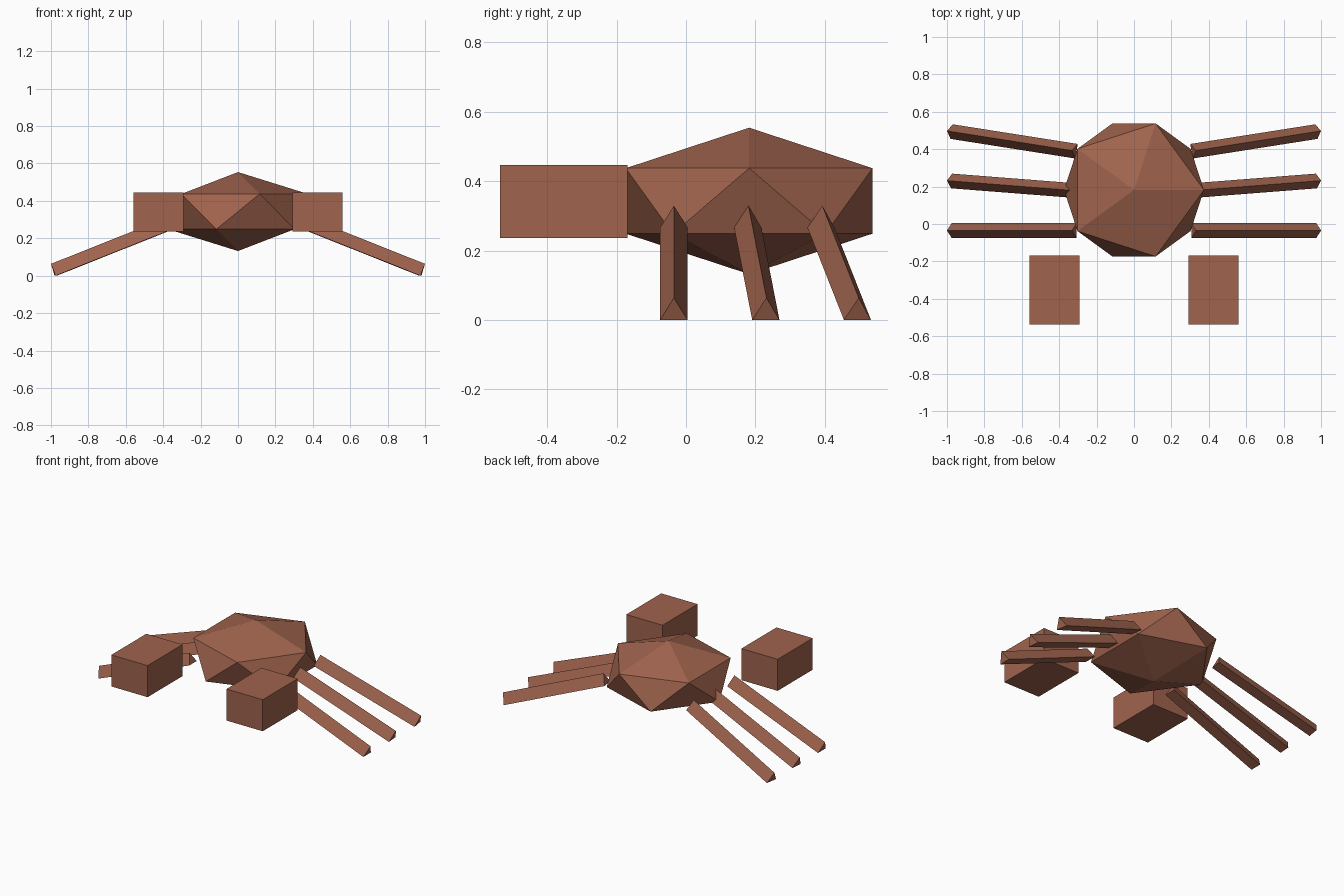
import bpy
import bmesh
from mathutils import Matrix, Vector

if "Cube" in bpy.data.objects:
    bpy.data.objects.remove(bpy.data.objects["Cube"])

brown = bpy.data.materials.new("reddish brown")
brown.diffuse_color = (0.35, 0.125, 0.075, 1)
brown.use_nodes = True
brown.node_tree.nodes["Principled BSDF"].inputs["Base Color"].default_value = brown.diffuse_color


def finish(name, bm):
    bmesh.ops.recalc_face_normals(bm, faces=bm.faces)
    mesh = bpy.data.meshes.new(name)
    bm.to_mesh(mesh)
    bm.free()
    mesh.materials.append(brown)
    obj = bpy.data.objects.new(name, mesh)
    bpy.context.collection.objects.link(obj)
    return obj


def leg(name, inner, outer, r=0.0455):
    """Three-sided bar with its flat side down, running between two underside points."""
    a, b = Vector(inner), Vector(outer)
    d = (b - a).normalized()
    side = d.cross(Vector((0, 0, 1))).normalized()
    up = side.cross(d)
    profile = [side * r * 0.866, -side * r * 0.866, up * r * 1.5]
    bm = bmesh.new()
    ends = [[bm.verts.new(p + o) for o in profile] for p in (a, b)]
    for e in ends:
        bm.faces.new(e)
    for i in range(3):
        j = (i + 1) % 3
        bm.faces.new((ends[0][i], ends[0][j], ends[1][j], ends[1][i]))
    finish(name, bm)


# Body: flattened icosahedron
bm = bmesh.new()
bmesh.ops.create_icosphere(
    bm, subdivisions=1, radius=1,
    matrix=Matrix.Translation((0, 0.182, 0.343)) @ Matrix.Diagonal((0.418, 0.418, 0.211, 1)))
finish("body", bm)

for s, label in ((-1, "left"), (1, "right")):
    # Claws: plain boxes ahead of the body
    bm = bmesh.new()
    bmesh.ops.create_cube(
        bm, size=1,
        matrix=Matrix.Translation((s * 0.424, -0.352, 0.341)) @ Matrix.Diagonal((0.267, 0.368, 0.21, 1)))
    finish(label + "_claw", bm)

    # Legs: sloping to the ground, fanned backwards
    for part, y_in, y_out in (("front", -0.035, -0.035), ("middle", 0.178, 0.23), ("back", 0.389, 0.494)):
        leg(f"{label}_{part}_leg", (s * 0.307, y_in, 0.266), (s * 0.975, y_out, 0))
